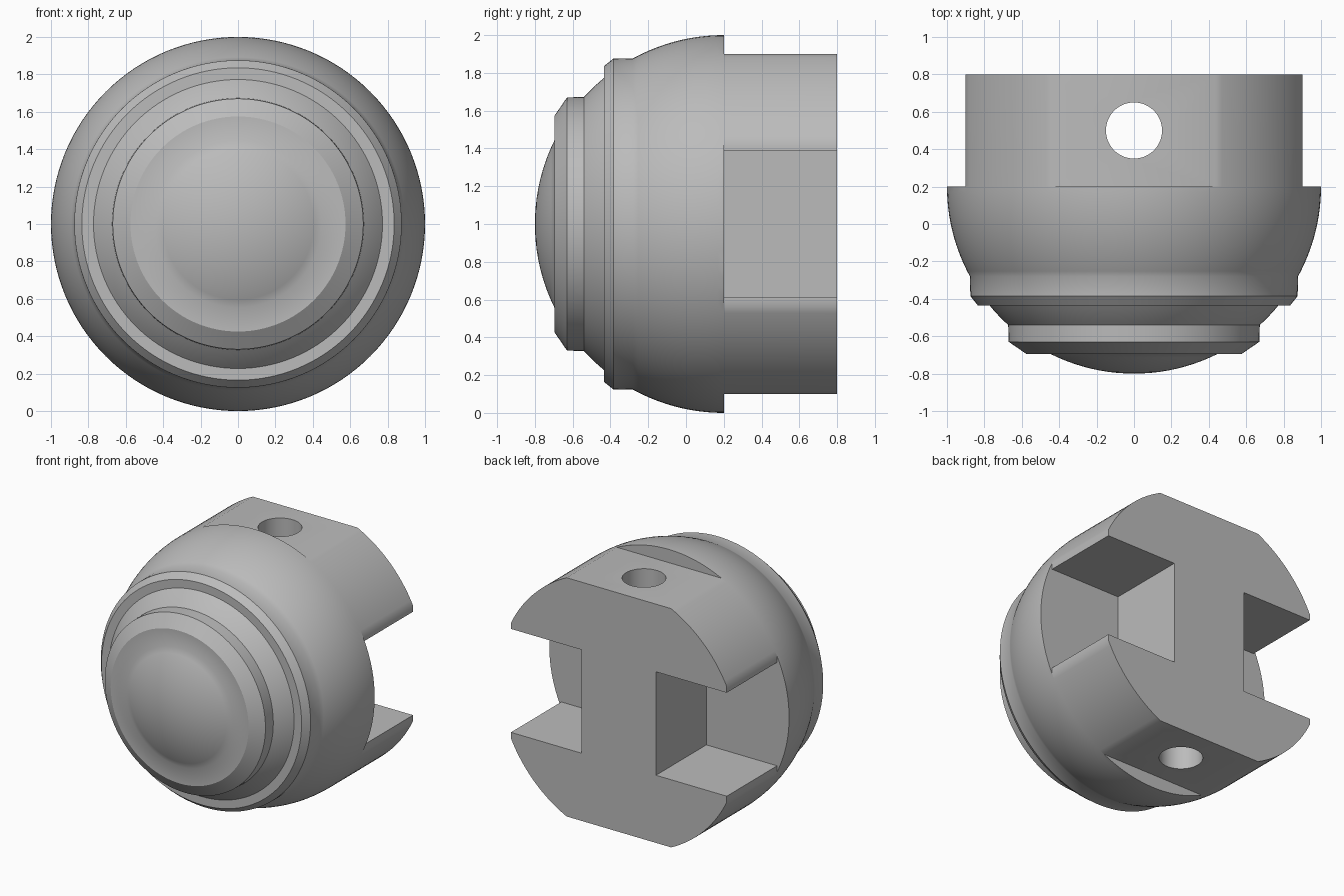
import bpy
import math
from mathutils import Matrix

cube = bpy.data.objects.get("Cube")
if cube:
    bpy.data.objects.remove(cube, do_unlink=True)

SEGMENTS = 128
SPHERE_Y = 0.2          # centre of the ball along the axis
Z0 = 1.0                # height of the axis

grey = bpy.data.materials.new("plain grey")
grey.use_nodes = True
colour = (0.5, 0.5, 0.5, 1)
grey.diffuse_color = colour
grey.node_tree.nodes["Principled BSDF"].inputs["Base Color"].default_value = colour


def ball(y):
    """Point (radius, y) on the ball's outline."""
    return (math.sqrt(max(0, 1 - (y - SPHERE_Y) ** 2)), y)


def arc(y0, y1, n):
    """Outline points on the ball, evenly spaced in angle."""
    a0, a1 = (math.acos(SPHERE_Y - y) for y in (y0, y1))
    return [(math.sin(a), SPHERE_Y - math.cos(a))
            for a in (a0 + (a1 - a0) * i / n for i in range(n + 1))]


def revolve(name, profile):
    """Spin a closed (radius, y) profile, ending on the axis, about y."""
    verts, faces, rings = [], [], []
    for r, y in profile:
        count = 1 if r < 1e-6 else SEGMENTS
        rings.append(range(len(verts), len(verts) + count))
        for i in range(count):
            a = 2 * math.pi * i / SEGMENTS
            verts.append((r * math.cos(a), y, Z0 + r * math.sin(a)))
    for a, b in zip(rings, rings[1:]):
        for i in range(SEGMENTS):
            j = (i + 1) % SEGMENTS
            if len(a) == 1:
                faces.append((a[0], b[i], b[j]))
            else:
                faces.append((a[i], b[i], b[j], a[j]))
    faces.append(tuple(reversed(rings[-1])))
    mesh = bpy.data.meshes.new(name)
    mesh.from_pydata(verts, [], [tuple(reversed(f)) for f in faces])
    obj = bpy.data.objects.new(name, mesh)
    bpy.context.collection.objects.link(obj)
    mesh.materials.append(grey)
    return obj


def box(name, x, y, z):
    """Box spanning the given (low, high) ranges."""
    bpy.ops.mesh.primitive_cube_add(size=1)
    obj = bpy.context.object
    obj.name = name
    spans = (x, y, z)
    size = Matrix.Diagonal([b - a for a, b in spans] + [1])
    middle = Matrix.Translation([(a + b) / 2 for a, b in spans])
    obj.data.transform(middle @ size)
    return obj


# Ball body with the stepped nose rings and a straight rear shank
profile = [(0, -0.8)] + arc(-0.8, -0.695, 10)[1:]
profile += [(0.575, -0.695), (0.67, -0.63)]
profile += arc(-0.54, -0.435, 6)
profile += [(0.835, -0.435), (0.875, -0.385)]
profile += arc(-0.28, SPHERE_Y, 16)
profile += [(1, 0.8)]
body = revolve("ball_joint_body", profile)

# Cutters: four flats, two side slots, one vertical pin hole
cutters = []
for s, side in ((1, "left"), (-1, "right")):
    flat = sorted((s * 0.9, s * 1.3))
    slot = sorted((s * 0.31, s * 1.4))
    cutters.append(box(side + "_flat_cutter", flat, (SPHERE_Y, 1), (-0.5, 2.5)))
    cutters.append(box(side + "_slot_cutter", slot, (SPHERE_Y, 1),
                       (Z0 - 0.39, Z0 + 0.39)))
for name, z in (("top", (1.9, 2.3)), ("bottom", (-0.3, 0.1))):
    cutters.append(box(name + "_flat_cutter", (-1.5, 1.5), (SPHERE_Y, 1), z))
bpy.ops.mesh.primitive_cylinder_add(vertices=64, radius=0.15, depth=3,
                                    location=(0, 0.5, Z0))
bpy.context.object.name = "pin_hole_cutter"
cutters.append(bpy.context.object)

bpy.ops.object.select_all(action="DESELECT")
bpy.context.view_layer.objects.active = body
body.select_set(True)
for cutter in cutters:
    mod = body.modifiers.new("cut", "BOOLEAN")
    mod.operation = "DIFFERENCE"
    mod.solver = "EXACT"
    mod.object = cutter
    bpy.ops.object.modifier_apply(modifier=mod.name)
for cutter in cutters:
    bpy.data.objects.remove(cutter, do_unlink=True)

bpy.ops.object.shade_smooth_by_angle(angle=math.radians(30))
